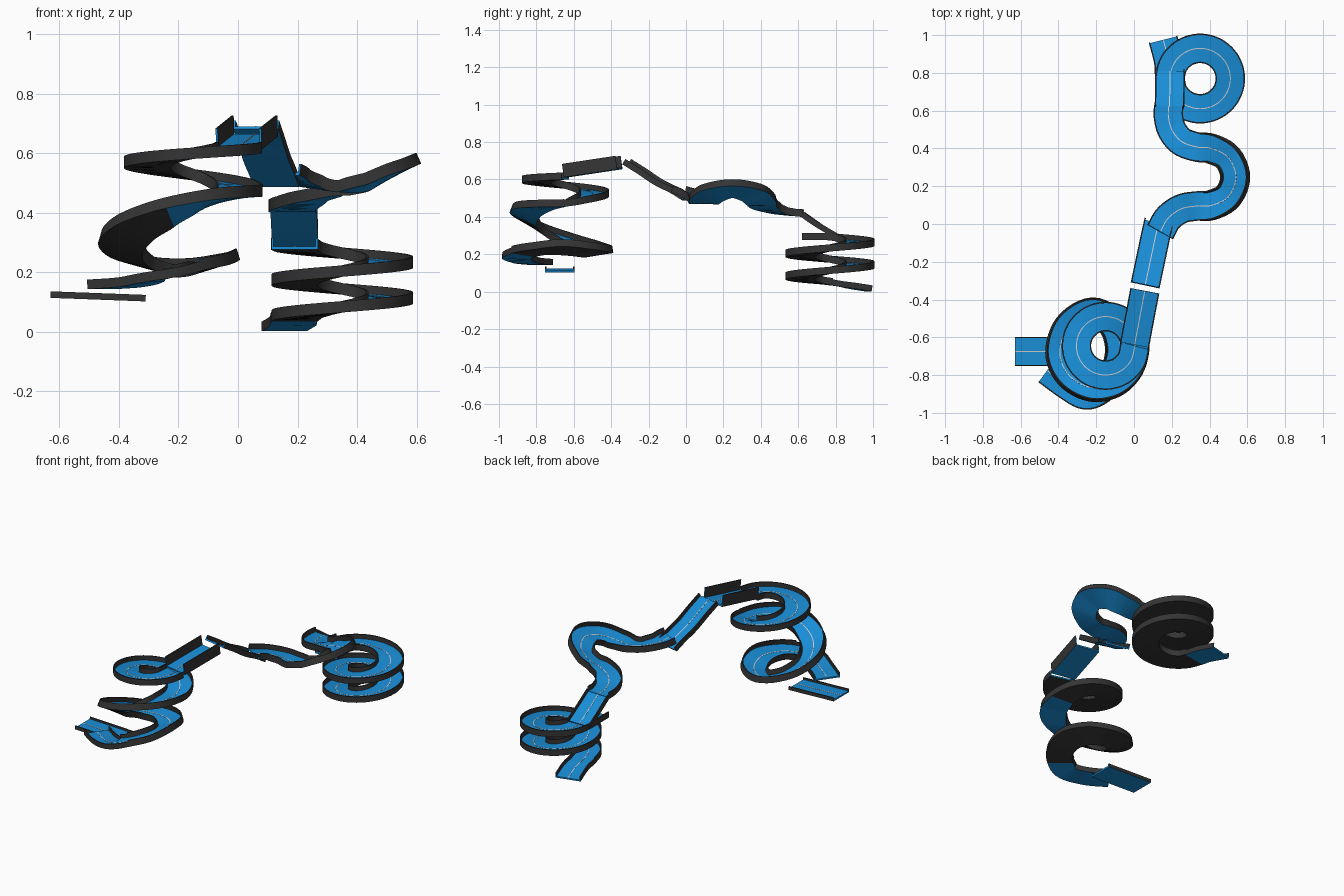
import bpy, bmesh
from math import cos, sin, radians
from mathutils import Vector

if "Cube" in bpy.data.objects:
    bpy.data.objects.remove(bpy.data.objects["Cube"])


def make_mat(name, col):
    m = bpy.data.materials.new(name)
    m.diffuse_color = (*col, 1)
    m.use_nodes = True
    m.node_tree.nodes["Principled BSDF"].inputs["Base Color"].default_value = m.diffuse_color
    return m


BLUE = make_mat("track_blue", (0.01, 0.27, 0.68))
DARK = make_mat("wall_dark", (0.035, 0.035, 0.035))
WHITE = make_mat("line_white", (0.85, 0.85, 0.85))
H = 0.078      # half road width
STEPS = 6      # samples between path points


def spline(pts, a, b):
    """Catmull-Rom samples of (x, y, z, bank) between points a and b."""
    p = [Vector((*q, 0)[:4]) for q in pts]
    p = [2 * p[0] - p[1]] + p + [2 * p[-1] - p[-2]]
    out = []
    for i in range(a + 1, b + 1):
        p0, p1, p2, p3 = p[i - 1:i + 3]
        for k in range(STEPS + (i == b)):
            t = k / STEPS
            pos = 0.5 * (2 * p1 + (p2 - p0) * t + (2 * p0 - 5 * p1 + 4 * p2 - p3) * t * t
                         + (3 * p1 - p0 - 3 * p2 + p3) * t ** 3)
            tan = (p2 - p0) + 2 * (2 * p0 - 5 * p1 + 4 * p2 - p3) * t + 3 * (3 * p1 - p0 - 3 * p2 + p3) * t * t
            out.append((pos, tan.to_3d().normalized()))
    return out


def sweep(name, frames, profile, mats, mat_ids):
    """Sweep a closed profile (right, up) along the frames; bank > 0 lifts the left edge."""
    bm = bmesh.new()
    rings = []
    for pos, tan in frames:
        right = Vector((tan.y, -tan.x, 0)).normalized()
        right = (right - Vector((0, 0, pos[3] / H))).normalized()
        up = right.cross(tan).normalized()
        rings.append([bm.verts.new(pos.to_3d() + right * u + up * v) for u, v in profile])
    n = len(profile)
    for r0, r1 in zip(rings, rings[1:]):
        for k in range(n):
            f = bm.faces.new((r0[k], r0[(k + 1) % n], r1[(k + 1) % n], r1[k]))
            f.material_index = mat_ids[k]
    bm.faces.new(rings[0])
    bm.faces.new(rings[-1][::-1])
    bmesh.ops.recalc_face_normals(bm, faces=bm.faces)
    me = bpy.data.meshes.new(name)
    bm.to_mesh(me)
    bm.free()
    for m in mats:
        me.materials.append(m)
    ob = bpy.data.objects.new(name, me)
    bpy.context.collection.objects.link(ob)
    bpy.ops.object.select_all(action='DESELECT')
    ob.select_set(True)
    bpy.context.view_layer.objects.active = ob
    bpy.ops.object.shade_smooth_by_angle(angle=radians(35))


def road(name, pts, wall=0.022, dark=False, a=0, b=None):
    b = len(pts) - 1 if b is None else b
    fr = spline(pts, a, b)
    i, base = H - 0.007, -0.01
    prof = [(-H, base), (-H, wall), (-i, wall), (-i, 0), (i, 0), (i, wall), (H, wall), (H, base)]
    under = 1 if dark else 0
    sweep(name, fr, prof, [BLUE, DARK], [1, 1, 1, 0, 1, 1, 1, under])
    line = [(-0.0025, 0), (-0.0025, 0.001), (0.0025, 0.001), (0.0025, 0)]
    sweep(name + "_centre_line", fr, line, [WHITE], [0] * 4)


def spiral(cx, cy, r, start, turns, height):
    """Clockwise spiral points, height(t) gives z for t in 0..1."""
    n = int(turns * 12)
    return [(cx + r * cos(radians(start - 30 * k)), cy + r * sin(radians(start - 30 * k)), height(k / n), 0)
            for k in range(n + 1)]


# launch channel with tall walls, and the landing ramp across the gap
road("launch_channel", [(0.003, -0.64, 0.622), (0.057, -0.355, 0.665)], wall=0.062)
road("landing_ramp", [(0.06, -0.32, 0.69), (0.077, -0.24, 0.64), (0.096, -0.15, 0.58),
                      (0.115, -0.06, 0.535), (0.13, 0.005, 0.495)])

# double bend with banked hairpin
bend = [(0.14, -0.04, 0.535, 0), (0.18, 0.03, 0.515, 0), (0.25, 0.08, 0.495, 0), (0.33, 0.095, 0.48, 0),
        (0.41, 0.098, 0.49, -0.015), (0.5, 0.145, 0.52, -0.035), (0.54, 0.248, 0.542, -0.035),
        (0.5, 0.352, 0.52, -0.035), (0.41, 0.4, 0.485, -0.015), (0.33, 0.408, 0.465, 0),
        (0.25, 0.438, 0.445, 0), (0.2, 0.5, 0.425, 0), (0.182, 0.57, 0.415, 0), (0.184, 0.625, 0.41, 0)]
road("double_bend", bend, wall=0.03)
road("drop_ramp", [(0.187, 0.62, 0.41), (0.19, 0.71, 0.348), (0.19, 0.81, 0.288)], wall=0.02)

# two-turn spiral with flat entry and curved exit
tower = [(0.19, 0.62, 0.287, 0), (0.19, 0.7, 0.287, 0)]
tower += spiral(0.35, 0.77, 0.16, 180, 2, lambda t: 0.285 - 0.24 * t)
last = len(tower) - 1
tower += [(0.184, 0.86, 0.03, 0), (0.155, 0.975, 0.012, 0)]
road("double_spiral", tower, wall=0.028, dark=True, b=last)
road("spiral_exit", tower, a=last)

# upper spiral, banked descent, lower loop and its exit as one continuous path
descent = spiral(-0.15, -0.645, 0.155, 0, 1, lambda t: 0.61 - 0.055 * t - 0.09 * t * t)
n1 = len(descent) - 1
descent += [(-0.025, -0.76, 0.452, 0.01), (-0.11, -0.845, 0.43, 0.025), (-0.23, -0.865, 0.392, 0.035),
            (-0.345, -0.8, 0.34, 0.035), (-0.393, -0.68, 0.283, 0.025), (-0.345, -0.54, 0.235, 0.015),
            (-0.22, -0.467, 0.205, 0.012), (-0.11, -0.53, 0.215, 0.02), (-0.07, -0.66, 0.228, 0.025),
            (-0.1, -0.79, 0.22, 0.015), (-0.17, -0.87, 0.205, 0.01), (-0.255, -0.905, 0.185, 0),
            (-0.35, -0.855, 0.162, 0), (-0.46, -0.775, 0.153, 0)]
road("upper_spiral", descent, wall=0.028, dark=True, b=n1)
road("banked_descent", descent, wall=0.03, a=n1, b=n1 + 3)
road("lower_loop", descent, wall=0.03, dark=True, a=n1 + 3, b=n1 + 11)
road("lower_exit", descent, a=n1 + 11)

# separate finish straight
road("finish_straight", [(-0.31, -0.675, 0.112), (-0.63, -0.675, 0.124)], wall=0.012)
